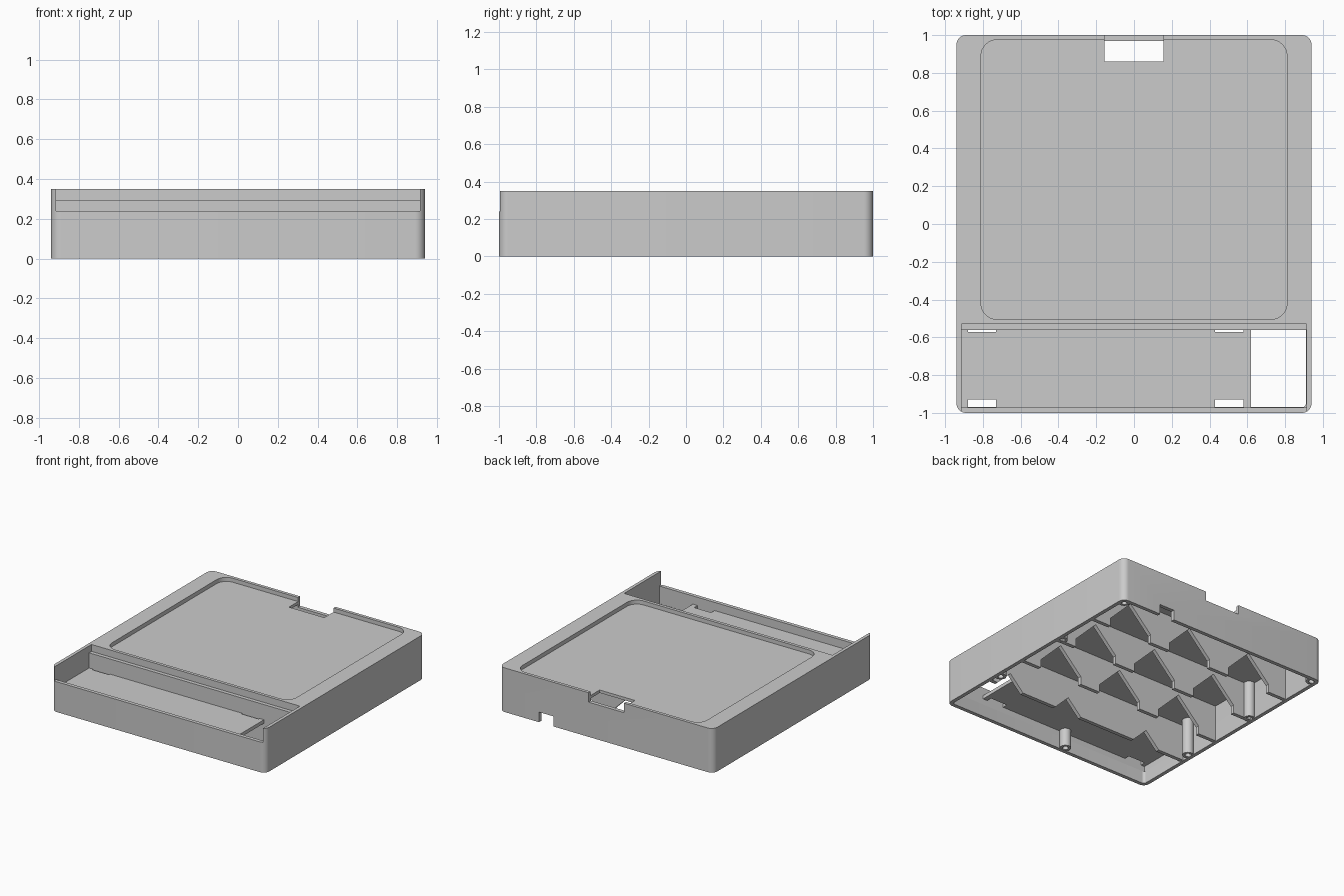
import bpy, bmesh, math

cube = bpy.data.objects.get("Cube")
if cube:
    bpy.data.objects.remove(cube)

grey = bpy.data.materials.new("light_grey")
grey.use_nodes = True
tone = (0.6, 0.6, 0.6, 1)
grey.diffuse_color = tone
grey.node_tree.nodes["Principled BSDF"].inputs["Base Color"].default_value = tone


def finish(name, bm):
    bmesh.ops.recalc_face_normals(bm, faces=bm.faces)
    mesh = bpy.data.meshes.new(name)
    bm.to_mesh(mesh)
    bm.free()
    mesh.materials.append(grey)
    ob = bpy.data.objects.new(name, mesh)
    bpy.context.collection.objects.link(ob)
    return ob


def prism(name, points, axis, start, end):
    """Extrude an outline along z (points are x, y) or y (points are x, z)."""
    bm = bmesh.new()
    place = (lambda a, b: (a, b, start)) if axis == "z" else (lambda a, b: (a, start, b))
    face = bm.faces.new([bm.verts.new(place(*p)) for p in points])
    grown = bmesh.ops.extrude_face_region(bm, geom=[face])["geom"]
    move = (0, 0, end - start) if axis == "z" else (0, end - start, 0)
    bmesh.ops.translate(bm, vec=move, verts=[v for v in grown if isinstance(v, bmesh.types.BMVert)])
    return finish(name, bm)


def block(name, x0, x1, y0, y1, z0, z1, radius=0):
    if not radius:
        return prism(name, [(x0, y0), (x1, y0), (x1, y1), (x0, y1)], "z", z0, z1)
    points, steps = [], 8
    corners = [(x1, y1), (x0, y1), (x0, y0), (x1, y0)]
    for i, (cx, cy) in enumerate(corners):
        sx, sy = (1 if cx == x1 else -1), (1 if cy == y1 else -1)
        for k in range(steps + 1):
            t = math.pi / 2 * (i + k / steps)
            points.append((cx - sx * radius + radius * math.cos(t),
                           cy - sy * radius + radius * math.sin(t)))
    return prism(name, points, "z", z0, z1)


def cylinder(name, x, y, radius, z0, z1):
    ring = [math.tau * k / 24 for k in range(24)]
    return prism(name, [(x + radius * math.cos(t), y + radius * math.sin(t)) for t in ring], "z", z0, z1)


def activate(ob):
    bpy.ops.object.select_all(action="DESELECT")
    ob.select_set(True)
    bpy.context.view_layer.objects.active = ob


def cut(target, cutter):
    activate(target)
    mod = target.modifiers.new("cut", "BOOLEAN")
    mod.operation, mod.solver, mod.object = "DIFFERENCE", "EXACT", cutter
    bpy.ops.object.modifier_apply(modifier=mod.name)
    bpy.data.objects.remove(cutter)


def smooth(ob):
    activate(ob)
    bpy.ops.object.shade_smooth_by_angle(angle=math.radians(30))


CEILING = 0.295

# Outer case, hollow from below
case = block("case_shell", -0.94, 0.94, -1, 1, 0, 0.35, 0.05)
cut(case, block("hollow", -0.91, 0.91, -0.97, 0.97, -0.1, CEILING, 0.02))
# Shallow rounded recess in the top
cut(case, block("recess", -0.81, 0.81, -0.505, 0.975, 0.318, 0.5, 0.085))
# Front bay, lowered front lip, rear slot and cable opening
cut(case, block("bay", -0.914, 0.914, -0.971, -0.53, 0.1, 0.5))
cut(case, block("lip", -0.914, 0.914, -1.1, -0.9, 0.24, 0.5))
cut(case, block("rear_slot", -0.155, 0.155, 0.86, 1.1, 0.275, 0.5))
cut(case, block("cable_opening", 0.46, 0.59, 0.9, 1.1, -0.1, 0.08))
smooth(case)

# Bay floor with four strap slots, open at the right end
floor = block("bay_floor", -0.92, 0.62, -0.98, -0.53, 0.147, 0.175)
for x in (-0.88, 0.43):
    for y in (-0.972, -0.572):
        cut(floor, block("strap_slot", x, x + 0.15, y, y + 0.043, 0, 0.3))


# Cross ribs with pointed openings
def rib(name, y, centres, half, shoulder, low):
    points = [(-0.92, low)]
    for c in centres:
        points += [(c - half, low)]
        if shoulder > low:
            points += [(c - half, shoulder)]
        points += [(c, shoulder + half)]
        if shoulder > low:
            points += [(c + half, shoulder)]
        points += [(c + half, low)]
    points += [(0.92, low), (0.92, CEILING), (-0.92, CEILING)]
    return prism(name, points, "y", y - 0.03, y)


for i in range(3):
    rib("cross_rib_%d" % (i + 1), 0.63 - 0.396 * i, (-0.56, 0, 0.56), 0.19, 0.07, 0.005)
rib("bay_rear_wall", -0.53, (-0.56, 0.18, 0.73), 0.12, 0.005, 0.005)


# Screw posts
def post(name, x, y, top):
    ob = cylinder(name, x, y, 0.042, 0.004, top)
    cut(ob, cylinder("screw_hole", x, y, 0.022, -0.1, 0.12))
    smooth(ob)


for side, x in (("left", 0.89), ("right", -0.89)):
    for place, y in (("rear", 0.95), ("middle", 0.245), ("front", -0.45)):
        post("%s_%s_post" % (side, place), x, y, CEILING)
post("bay_post", -0.14, -0.945, 0.147)
